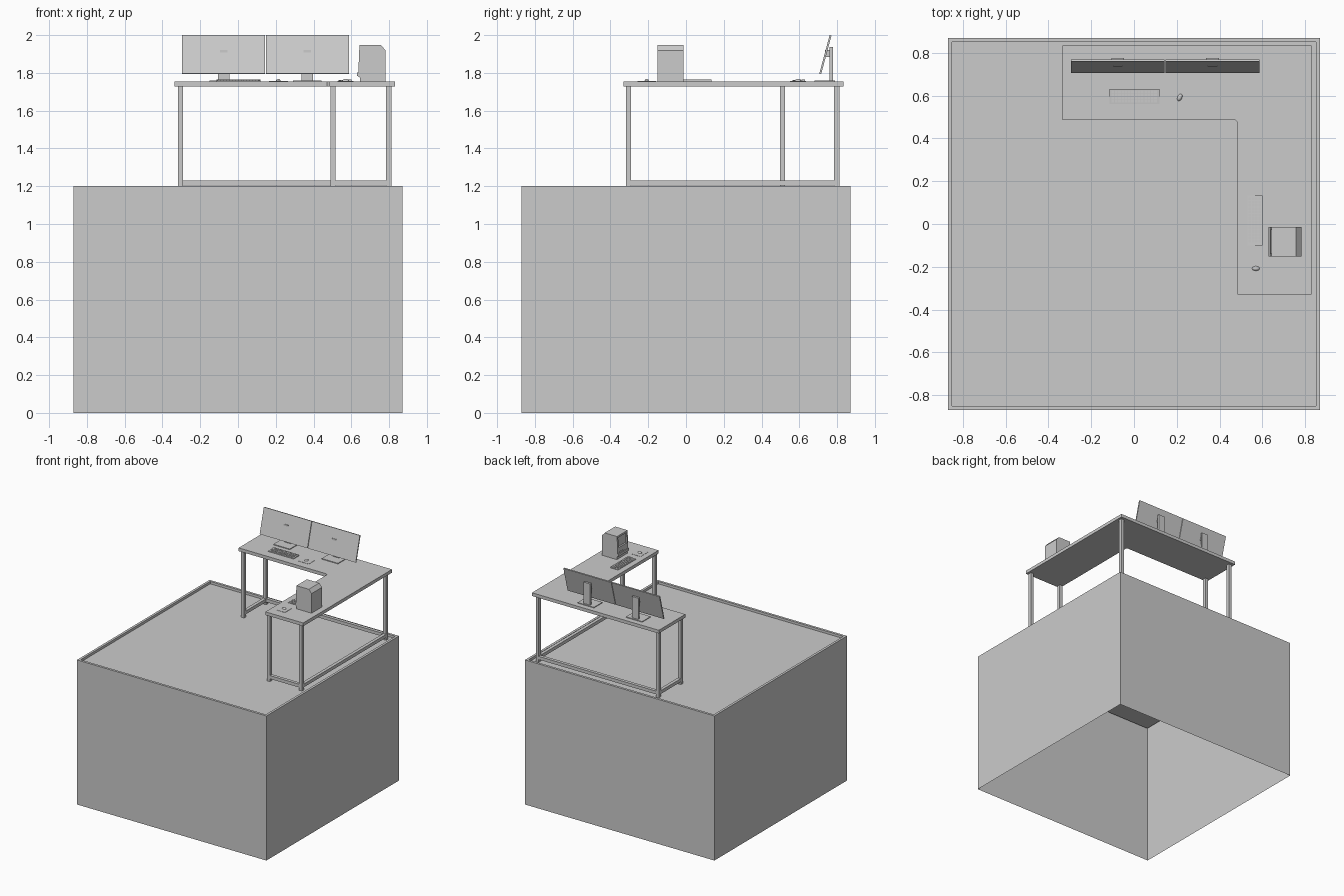
import bpy, bmesh
from math import radians, pi
from mathutils import Matrix, Vector

if "Cube" in bpy.data.objects:
    bpy.data.objects.remove(bpy.data.objects["Cube"])

TOP = 1.755      # desk surface
FLOOR = 1.18     # recessed floor of the plinth


def make(name, bm, mat=None):
    if mat is not None:
        bm.transform(mat)
    bmesh.ops.recalc_face_normals(bm, faces=bm.faces)
    me = bpy.data.meshes.new(name)
    bm.to_mesh(me)
    bm.free()
    ob = bpy.data.objects.new(name, me)
    bpy.context.collection.objects.link(ob)
    return ob


def add_box(bm, lo, hi):
    c = [(a + b) / 2 for a, b in zip(lo, hi)]
    s = [b - a for a, b in zip(lo, hi)]
    bmesh.ops.create_cube(bm, size=1, matrix=Matrix.Translation(c) @ Matrix.Diagonal((*s, 1)))


def box(name, lo, hi, mat=None):
    bm = bmesh.new()
    add_box(bm, lo, hi)
    return make(name, bm, mat)


def prism(name, pts, direction, mat=None):
    """Extrude a closed outline of 3D points along a direction."""
    bm = bmesh.new()
    f = bm.faces.new([bm.verts.new(p) for p in pts])
    r = bmesh.ops.extrude_face_region(bm, geom=[f])
    bmesh.ops.translate(bm, vec=direction, verts=[v for v in r["geom"] if isinstance(v, bmesh.types.BMVert)])
    return make(name, bm, mat)


# Plinth: open-bottomed shell with a narrow rim around a recessed floor
bm = bmesh.new()
rings = []
for r, z in ((0.87, 0), (0.87, 1.2), (0.85, 1.2), (0.85, FLOOR)):
    rings.append([bm.verts.new((x * r, y * r, z)) for x, y in ((-1, -1), (1, -1), (1, 1), (-1, 1))])
for a, b in zip(rings, rings[1:]):
    for i in range(4):
        j = (i + 1) % 4
        bm.faces.new((a[i], a[j], b[j], b[i]))
bm.faces.new(rings[-1])
make("plinth", bm)

# L-shaped desk top with a small chamfer in the inner corner
outline = [(-0.335, 0.835), (-0.335, 0.487), (0.472, 0.487), (0.483, 0.476),
           (0.483, -0.33), (0.83, -0.33), (0.83, 0.835)]
prism("desk_top", [(x, y, 1.728) for x, y in outline], (0, 0, TOP - 1.728))

# Legs and floor stretchers
H = 0.0135
legs = [(-0.305, 0.51), (-0.305, 0.798), (0.798, 0.798), (0.798, -0.305), (0.503, -0.305)]
for i, (x, y) in enumerate(legs):
    box(f"desk_leg_{i + 1}", (x - H, y - H, FLOOR), (x + H, y + H, 1.73))
for i, ((x0, y0), (x1, y1)) in enumerate(zip(legs, legs[1:])):
    dx, dy = (H, -H) if abs(x1 - x0) > abs(y1 - y0) else (-H, H)
    box(f"stretcher_{i + 1}", (min(x0, x1) + dx, min(y0, y1) + dy, 1.203),
        (max(x0, x1) - dx, max(y0, y1) - dy, 1.23))

# Two tilted monitors on post stands
for side, x in (("left", -0.076), ("right", 0.367)):
    tilt = Matrix.Translation((x, 0.737, 1.897)) @ Matrix.Rotation(radians(-15), 4, 'X')
    bm = bmesh.new()
    add_box(bm, (-0.2195, -0.004, -0.106), (0.2195, 0.006, 0.106))
    front = min(bm.faces, key=lambda f: f.calc_center_median().y)
    bmesh.ops.inset_individual(bm, faces=[front], thickness=0.004, depth=-0.001)
    make(f"{side}_monitor", bm, tilt)
    box(f"{side}_monitor_hinge", (x - 0.02, 0.737, 1.885), (x + 0.02, 0.763, 1.922))
    box(f"{side}_monitor_post", (x - 0.03, 0.76, TOP), (x + 0.03, 0.777, 1.937))
    box(f"{side}_monitor_base", (x - 0.075, 0.68, TOP), (x + 0.075, 0.79, TOP + 0.006))


# Keyboard, pad and mouse, built facing -y around a work place
def work_place(prefix, m, pad, turn):
    w, d = 0.117, 0.035
    prism(f"{prefix}_keyboard", [(-w, -d, 0), (-w, d, 0), (-w, d, 0.010), (-w, -d, 0.004)], (2 * w, 0, 0), m)
    bm = bmesh.new()
    for r in range(4):
        for c in range(14):
            x, y = -0.107 + c * 0.0153, -0.029 + r * 0.0152
            z = 0.007 + (y - 0.004) * 0.086
            add_box(bm, (x, y, z - 0.002), (x + 0.0125, y + 0.012, z + 0.003))
    make(f"{prefix}_keys", bm, m)
    box(f"{prefix}_mouse_pad", (pad[0] - 0.05, pad[1] - 0.042, 0), (pad[0] + 0.05, pad[1] + 0.042, 0.002), m)
    bm = bmesh.new()
    bmesh.ops.create_uvsphere(bm, u_segments=12, v_segments=8, radius=1)
    bmesh.ops.bisect_plane(bm, geom=bm.verts[:] + bm.edges[:] + bm.faces[:], plane_co=(0, 0, 0),
                           plane_no=(0, 0, 1), clear_inner=True)
    place = Matrix.Translation((pad[0], pad[1], 0.002)) @ Matrix.Rotation(radians(turn), 4, 'Z')
    ob = make(f"{prefix}_mouse", bm, m @ place @ Matrix.Diagonal((0.011, 0.018, 0.011, 1)))
    for p in ob.data.polygons:
        p.use_smooth = True


work_place("back", Matrix.Translation((0.002, 0.596, TOP)), (0.212, -0.004), -25)
work_place("side", Matrix.Translation((0.565, 0.017, TOP)) @ Matrix.Rotation(-pi / 2, 4, 'Z'), (0.225, 0.005), 0)

# Compact all-in-one computer facing -x
profile = [(0.645, TOP), (0.645, 1.775), (0.636, 1.782), (0.643, 1.947), (0.757, 1.947),
           (0.782, 1.918), (0.782, TOP)]
body = prism("computer_body", [(x, -0.152, z) for x, z in profile], (0, 0.138, 0))

# Recessed screen and drive slot
for i, (lo, hi) in enumerate((((0.60, -0.138, 1.85), (0.652, -0.028, 1.933)),
                              ((0.60, -0.085, 1.808), (0.648, -0.03, 1.814)))):
    cutter = box(f"computer_cutter_{i + 1}", lo, hi)
    cutter.hide_render = True
    cutter.hide_set(True)
    mod = body.modifiers.new("cut", 'BOOLEAN')
    mod.object = cutter
    mod.solver = 'EXACT'

# Raised chin under the screen
box("computer_chin", (0.630, -0.152, 1.783), (0.642, -0.014, 1.803))
